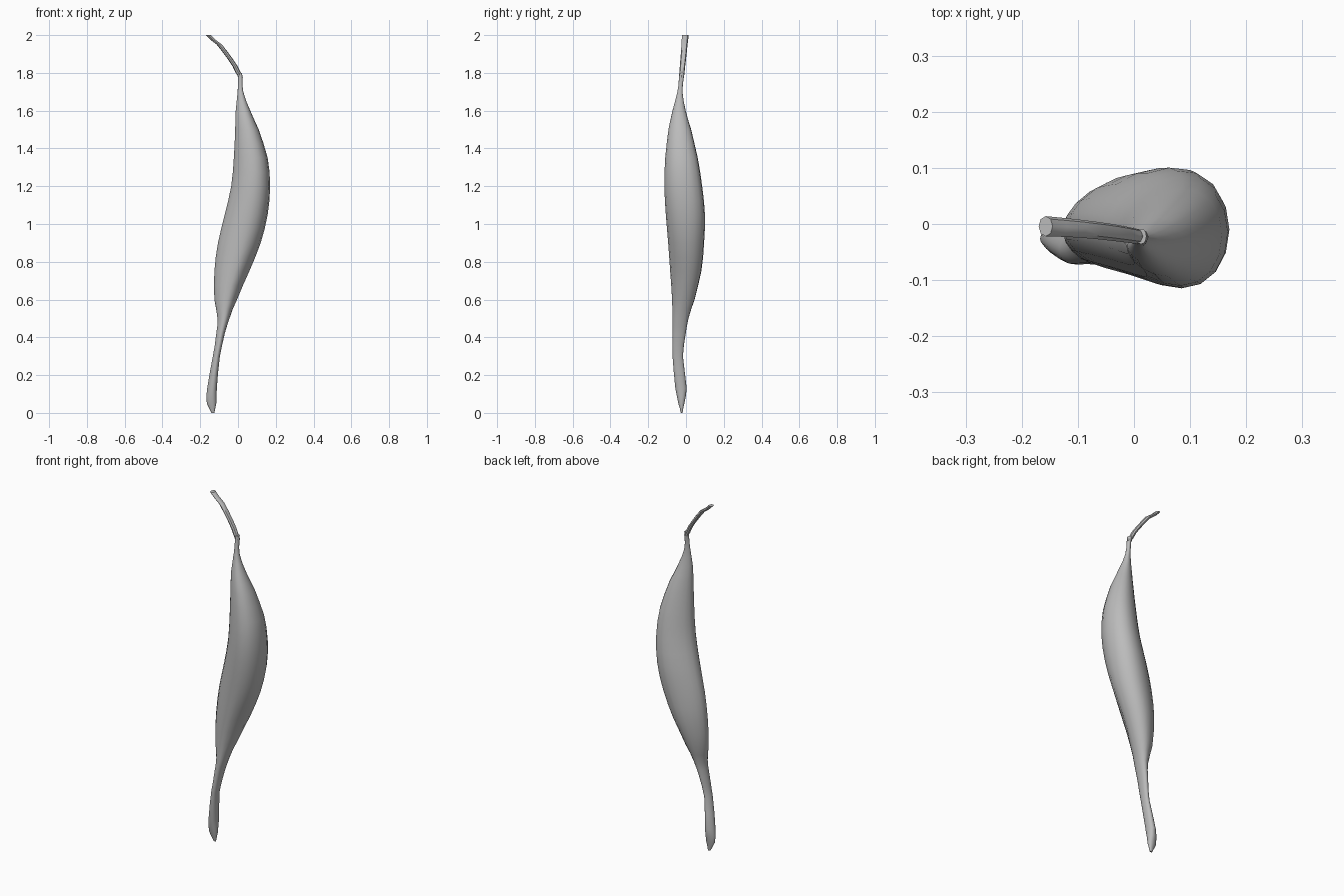
import bpy, bmesh, math

if "Cube" in bpy.data.objects:
    bpy.data.objects.remove(bpy.data.objects["Cube"], do_unlink=True)

grey = bpy.data.materials.new("husk grey")
grey.use_nodes = True
colour = (0.5, 0.5, 0.5, 1)
grey.diffuse_color = colour
grey.node_tree.nodes["Principled BSDF"].inputs["Base Color"].default_value = colour


def blend(sections, steps):
    """Smooth extra sections between the given ones."""
    result = []
    last = len(sections) - 1
    for i in range(last):
        a, b = sections[max(i - 1, 0)], sections[i]
        c, d = sections[i + 1], sections[min(i + 2, last)]
        for s in range(steps):
            t = s / steps
            result.append([
                q + (t * (r - p) + t * t * (2 * p - 5 * q + 4 * r - u)
                     + t ** 3 * (3 * q - p - 3 * r + u)) / 2
                for p, q, r, u in zip(a, b, c, d)])
            result[-1][0] = b[0] + t * (c[0] - b[0])
    result.append(list(sections[last]))
    return result


def loft(name, sections, sides, steps, pinch, fold):
    """Skin horizontal sections given as z, left x, right x, front y, back y."""
    bm = bmesh.new()
    rings = []
    for z, x0, x1, y0, y1 in blend(sections, steps):
        cx, rx = (x0 + x1) / 2, (x1 - x0) / 2
        cy, ry = (y0 + y1) / 2, (y1 - y0) / 2
        dent_height = math.exp(-((z - 0.72) / 0.18) ** 2)
        ring = []
        for k in range(sides):
            a = math.tau * k / sides
            # narrow the seam side, dent the lower belly along a fold
            swell = 1 + pinch * (math.cos(a) - 0.1)
            dent = 1 - fold * dent_height * math.exp(-((a - 1.8 * math.pi) / 0.25) ** 2)
            seam = -0.25 * pinch * ry * (1 - math.cos(a))
            ring.append(bm.verts.new((cx + rx * math.cos(a) * dent,
                                      cy + seam + ry * math.sin(a) * swell * dent, z)))
        rings.append(ring)
    for low, high in zip(rings, rings[1:]):
        for k in range(sides):
            n = (k + 1) % sides
            bm.faces.new((low[k], low[n], high[n], high[k]))
    bm.faces.new(list(reversed(rings[0])))
    bm.faces.new(rings[-1])
    bmesh.ops.recalc_face_normals(bm, faces=bm.faces)
    mesh = bpy.data.meshes.new(name)
    bm.to_mesh(mesh)
    bm.free()
    mesh.materials.append(grey)
    obj = bpy.data.objects.new(name, mesh)
    bpy.context.collection.objects.link(obj)
    bpy.ops.object.select_all(action="DESELECT")
    obj.select_set(True)
    bpy.context.view_layer.objects.active = obj
    bpy.ops.object.shade_smooth_by_angle(angle=math.radians(40))
    return obj


# Swollen husk with a narrow twisted foot
husk = [
    (0, -.14, -.125, -.027, -.018),
    (.05, -.165, -.115, -.04, -.008),
    (.13, -.163, -.112, -.055, .005),
    (.3, -.133, -.096, -.07, -.015),
    (.42, -.115, -.07, -.07, 0),
    (.5, -.108, -.045, -.07, .015),
    (.6, -.125, -.005, -.071, .048),
    (.75, -.125, .06, -.08, .085),
    (.9, -.106, .12, -.09, .1),
    (1.05, -.07, .157, -.102, .105),
    (1.2, -.036, .17, -.11, .09),
    (1.35, -.022, .157, -.106, .066),
    (1.5, -.015, .11, -.09, .03),
    (1.6, -.012, .065, -.07, 0),
    (1.7, -.002, .028, -.045, -.018),
    (1.77, 0, .024, -.037, -.012),
    (1.8, 0, .022, -.035, -.008),
]
loft("husk", husk, 18, 2, .22, .12)

# Bent, flattened stalk
stalk = [
    (1.775, 0, .026, -.036, -.01),
    (1.8, -.012, .016, -.035, -.008),
    (1.87, -.052, -.025, -.03, 0),
    (1.95, -.113, -.085, -.024, .008),
    (2, -.17, -.145, -.022, .014),
]
loft("stalk", stalk, 8, 2, 0, 0)
